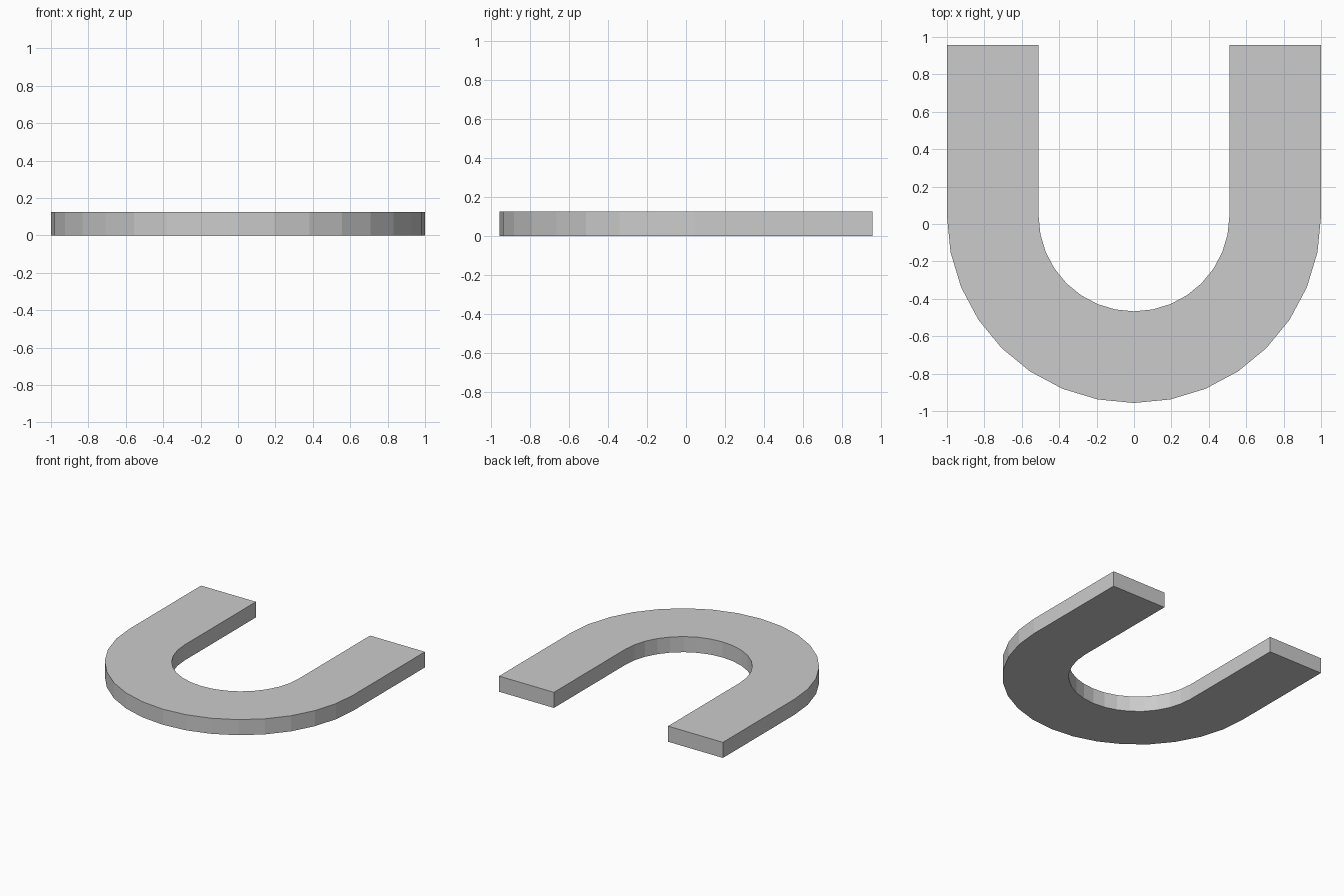
import bpy, bmesh
from math import cos, sin, pi

if "Cube" in bpy.data.objects:
    bpy.data.objects.remove(bpy.data.objects["Cube"])

OUTER, INNER = 1.0, 0.51
TOP_Y, ARC_Y = 0.957, 0.043
THICK, SEGMENTS = 0.126, 16


def side(radius):
    """One edge of the horseshoe: leg end, half-circle bend, other leg end."""
    arc = [(radius * cos(pi * i / SEGMENTS), ARC_Y - radius * sin(pi * i / SEGMENTS))
           for i in range(SEGMENTS + 1)]
    return [(radius, TOP_Y)] + arc + [(-radius, TOP_Y)]


# Flat strip of quads between the outer and inner edges
bm = bmesh.new()
outer = [bm.verts.new((x, y, 0)) for x, y in side(OUTER)]
inner = [bm.verts.new((x, y, 0)) for x, y in side(INNER)]
for i in range(len(outer) - 1):
    bm.faces.new((outer[i], outer[i + 1], inner[i + 1], inner[i]))

# Extrude upward to the plate thickness
result = bmesh.ops.extrude_face_region(bm, geom=bm.faces[:], use_keep_orig=True)
top = [g for g in result["geom"] if isinstance(g, bmesh.types.BMVert)]
bmesh.ops.translate(bm, verts=top, vec=(0, 0, THICK))
bmesh.ops.recalc_face_normals(bm, faces=bm.faces[:])

mesh = bpy.data.meshes.new("u_shaped_plate")
bm.to_mesh(mesh)
bm.free()
plate = bpy.data.objects.new("u_shaped_plate", mesh)
bpy.context.collection.objects.link(plate)
